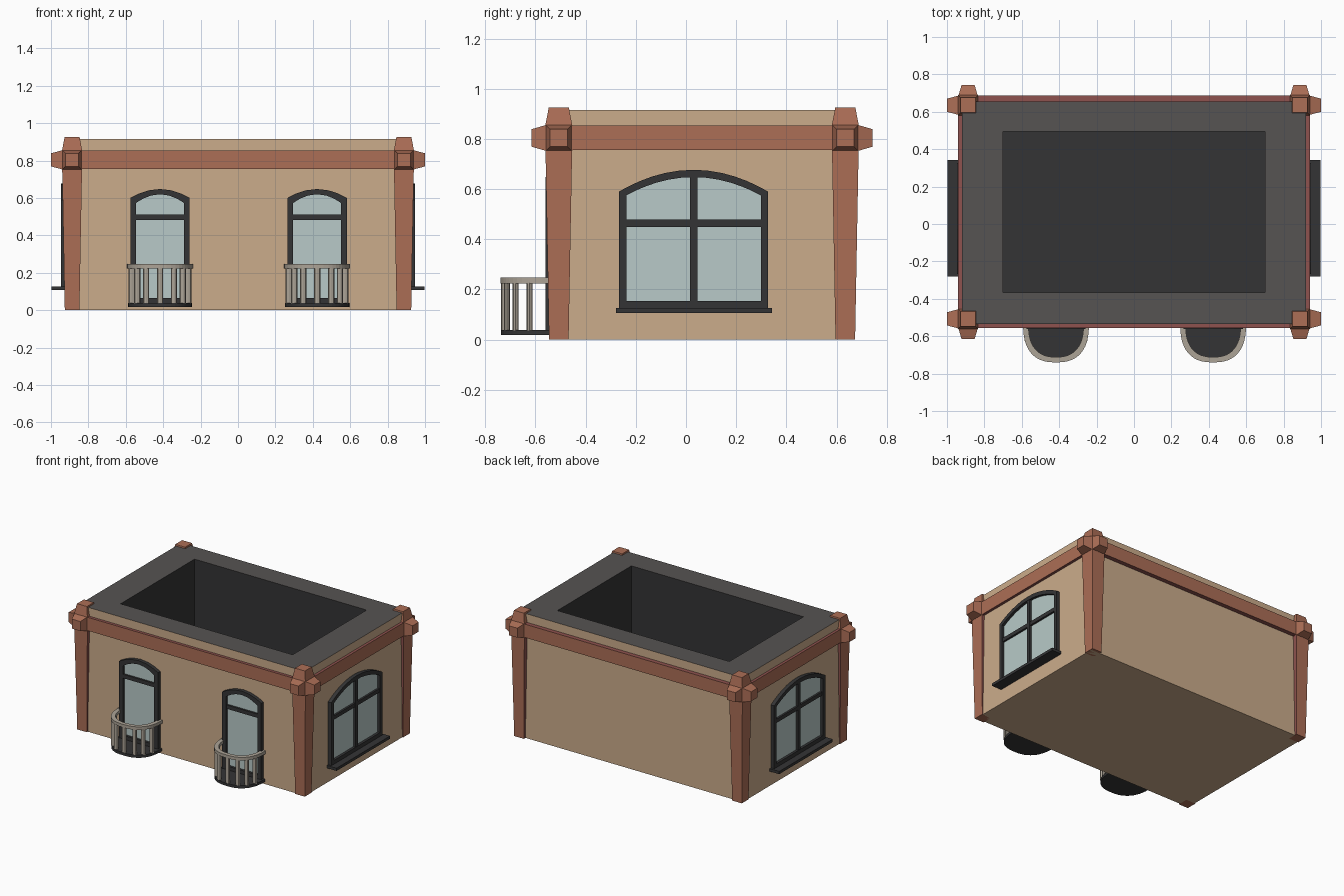
import bpy, bmesh, math

if "Cube" in bpy.data.objects:
    bpy.data.objects.remove(bpy.data.objects["Cube"])


def material(name, r, g, b):
    lin = [((c / 255 + 0.055) / 1.055) ** 2.4 for c in (r, g, b)]
    m = bpy.data.materials.new(name)
    m.diffuse_color = (*lin, 1)
    m.use_nodes = True
    m.node_tree.nodes["Principled BSDF"].inputs["Base Color"].default_value = m.diffuse_color
    return m


TAN = material("tan plaster", 203, 172, 139)
BRICK = material("brick red", 172, 110, 86)
DEEP = material("deep red", 142, 82, 78)
GREY = material("roof grey", 86, 83, 82)
DARK = material("dark charcoal", 52, 52, 53)
GLASS = material("pale glass", 184, 202, 200)
STONE = material("pale stone", 172, 163, 150)


def build(name, verts, faces, *mats, rule=None):
    bm = bmesh.new()
    vs = [bm.verts.new(v) for v in verts]
    for f in faces:
        bm.faces.new([vs[i] for i in f])
    bmesh.ops.recalc_face_normals(bm, faces=bm.faces)
    if rule:
        for f in bm.faces:
            f.material_index = rule(f)
    me = bpy.data.meshes.new(name)
    bm.to_mesh(me)
    bm.free()
    for m in mats:
        me.materials.append(m)
    ob = bpy.data.objects.new(name, me)
    bpy.context.collection.objects.link(ob)
    return ob


def prism(name, outline, d0, d1, place, *mats, top=None, rule=None):
    """Outline extruded from d0 to d1 (optionally to a different end outline)."""
    n = len(outline)
    vs = [place(u, v, d0) for u, v in outline] + [place(u, v, d1) for u, v in (top or outline)]
    fs = [range(n), range(n, 2 * n)]
    fs += [(i, (i + 1) % n, n + (i + 1) % n, n + i) for i in range(n)]
    return build(name, vs, fs, *mats, rule=rule)


def strip(name, outer, inner, d0, d1, place, mat, closed=True):
    """Solid band between two matching outlines."""
    n = len(outer)
    vs = []
    for (a, b), (c, d) in zip(outer, inner):
        vs += [place(a, b, d0), place(a, b, d1), place(c, d, d1), place(c, d, d0)]
    fs = []
    for i in range(n if closed else n - 1):
        j = (i + 1) % n
        for k in range(4):
            l = (k + 1) % 4
            fs.append((4 * i + k, 4 * i + l, 4 * j + l, 4 * j + k))
    if not closed:
        fs += [(0, 1, 2, 3), tuple(range(4 * n - 4, 4 * n))]
    return build(name, vs, fs, mat)


def rect(x0, x1, y0, y1):
    return [(x0, y0), (x1, y0), (x1, y1), (x0, y1)]


def square(cx, cy, h):
    return rect(cx - h, cx + h, cy - h, cy + h)


def flat(u, v, d):
    return (u, v, d)


# main walls with the roof ledge and deep light well
WX, WF, WB, TOP, FLOOR = 0.92, -0.535, 0.655, 0.915, 0.2
loops = [(rect(-WX, WX, WF, WB), 0), (rect(-WX, WX, WF, WB), TOP),
         (rect(-0.7, 0.7, -0.365, 0.495), TOP), (rect(-0.7, 0.7, -0.365, 0.495), FLOOR)]
verts = [(x, y, z) for loop, z in loops for x, y in loop]
faces = [(0, 1, 2, 3), (12, 13, 14, 15)]
for k in range(3):
    faces += [(4 * k + i, 4 * k + (i + 1) % 4, 4 * k + 4 + (i + 1) % 4, 4 * k + 4 + i) for i in range(4)]


def wall_rule(f):
    c = f.calc_center_median()
    if all(v.co.z > TOP - 0.01 for v in f.verts):
        return 1
    return 2 if abs(c.x) < 0.71 and -0.37 < c.y < 0.5 and c.z > 0.1 else 0


build("walls", verts, faces, TAN, GREY, DARK, rule=wall_rule)

# horizontal band around the walls
Z0, Z1, PX, PF, PB = 0.755, 0.853, 0.887, -0.507, 0.635


def band_rule(f):
    return 1 if abs(f.normal.z) > 0.9 else 0


for nm, r in (("front_band", rect(-PX, PX, -0.557, WF + 0.01)), ("back_band", rect(-PX, PX, WB - 0.01, 0.687)),
              ("left_band", rect(-0.94, -WX + 0.01, PF, PB)), ("right_band", rect(WX - 0.01, 0.94, PF, PB))):
    prism(nm, r, Z0, Z1, flat, BRICK, DEEP, rule=band_rule)

# corner pillars with tapered block heads
for sx in (-1, 1):
    for cy, sy, side in ((PF, -1, "front"), (PB, 1, "back")):
        cx = sx * PX
        nm = side + ("_left" if sx < 0 else "_right")

        def pillar_rule(f, sx=sx, sy=sy):
            return 1 if f.normal.x * sx < -0.9 or f.normal.y * sy < -0.9 else 0

        prism(nm + "_pillar", square(cx, cy, 0.039), 0, Z0, flat, BRICK, DEEP,
              top=square(cx, cy, 0.053), rule=pillar_rule)
        prism(nm + "_block", square(cx, cy, 0.054), Z0 - 0.002, Z1 + 0.002, flat, BRICK)
        prism(nm + "_cap", square(cx, cy, 0.054), Z1, 0.925, flat, BRICK, top=square(cx, cy, 0.04))
        zc = (Z0 + Z1) / 2
        prism(nm + "_side_boss", square(cy, zc, 0.051), 0.053, 0.113,
              lambda u, v, d: (cx + sx * d, u, v), BRICK, top=square(cy, zc, 0.035))
        prism(nm + "_face_boss", square(cx, zc, 0.051), 0.053, 0.108,
              lambda u, v, d: (u, cy + sy * d, v), BRICK, top=square(cx, zc, 0.035))


def arch(w, bottom, spring, apex, n):
    pts = [(-w, bottom), (w, bottom)]
    for i in range(n + 1):
        u = w * math.cos(math.pi * i / n)
        pts.append((u, spring + (apex - spring) * (1 - (u / w) ** 2)))
    return pts


# side windows
for s, nm in ((-1, "left"), (1, "right")):
    def place(u, v, d, s=s):
        return (s * (WX + d), 0.03 + u, v)
    glass = arch(0.268, 0.155, 0.575, 0.648, 16)
    strip(nm + "_window_frame", arch(0.297, 0.125, 0.59, 0.677, 16), glass, -0.01, 0.027, place, DARK)
    prism(nm + "_window_glass", glass, 0.0, 0.008, place, GLASS)
    prism(nm + "_window_mullion", rect(-0.015, 0.015, 0.14, 0.65), 0, 0.024, place, DARK)
    prism(nm + "_window_transom", rect(-0.28, 0.28, 0.45, 0.478), 0, 0.022, place, DARK)
    prism(nm + "_window_sill", rect(-0.31, 0.312, 0.107, 0.127), -0.01, 0.078, place, DARK)


def bow(w, depth, n=24):
    """Rounded balcony outline from wall to wall."""
    pts = []
    for i in range(n + 1):
        a = math.pi * i / n
        c, s = math.cos(a), math.sin(a)
        pts.append((w * math.copysign(abs(c) ** 0.8, c), WF - depth * max(s, 0) ** 0.8))
    return pts


# front windows with balconies
for cx, nm in ((-0.417, "front_left"), (0.423, "front_right")):
    def place(u, v, d, cx=cx):
        return (cx + u, WF - d, v)

    def deck(u, v, d, cx=cx):
        return (cx + u, v, d)
    glass = arch(0.128, 0.065, 0.573, 0.62, 8)
    strip(nm + "_window_frame", arch(0.159, 0.035, 0.6, 0.648, 8), glass, -0.01, 0.026, place, DARK)
    prism(nm + "_window_glass", glass, 0.0, 0.008, place, GLASS)
    prism(nm + "_window_transom", rect(-0.14, 0.14, 0.483, 0.511), 0, 0.022, place, DARK)
    prism(nm + "_balcony_floor", bow(0.172, 0.203), 0.018, 0.038, deck, DARK)
    strip(nm + "_balcony_rail", bow(0.176, 0.205), bow(0.147, 0.176), 0.224, 0.247, deck, STONE, closed=False)
    # balusters spaced round the curve
    path = bow(0.161, 0.19, 48)
    for k in range(7):
        x, y = path[6 + 6 * k]
        post = [(x + 0.017 * math.cos(t * math.pi / 4), y + 0.012 * math.sin(t * math.pi / 4)) for t in range(8)]
        prism(f"{nm}_baluster_{k + 1}", post, 0.036, 0.226, deck, STONE)
